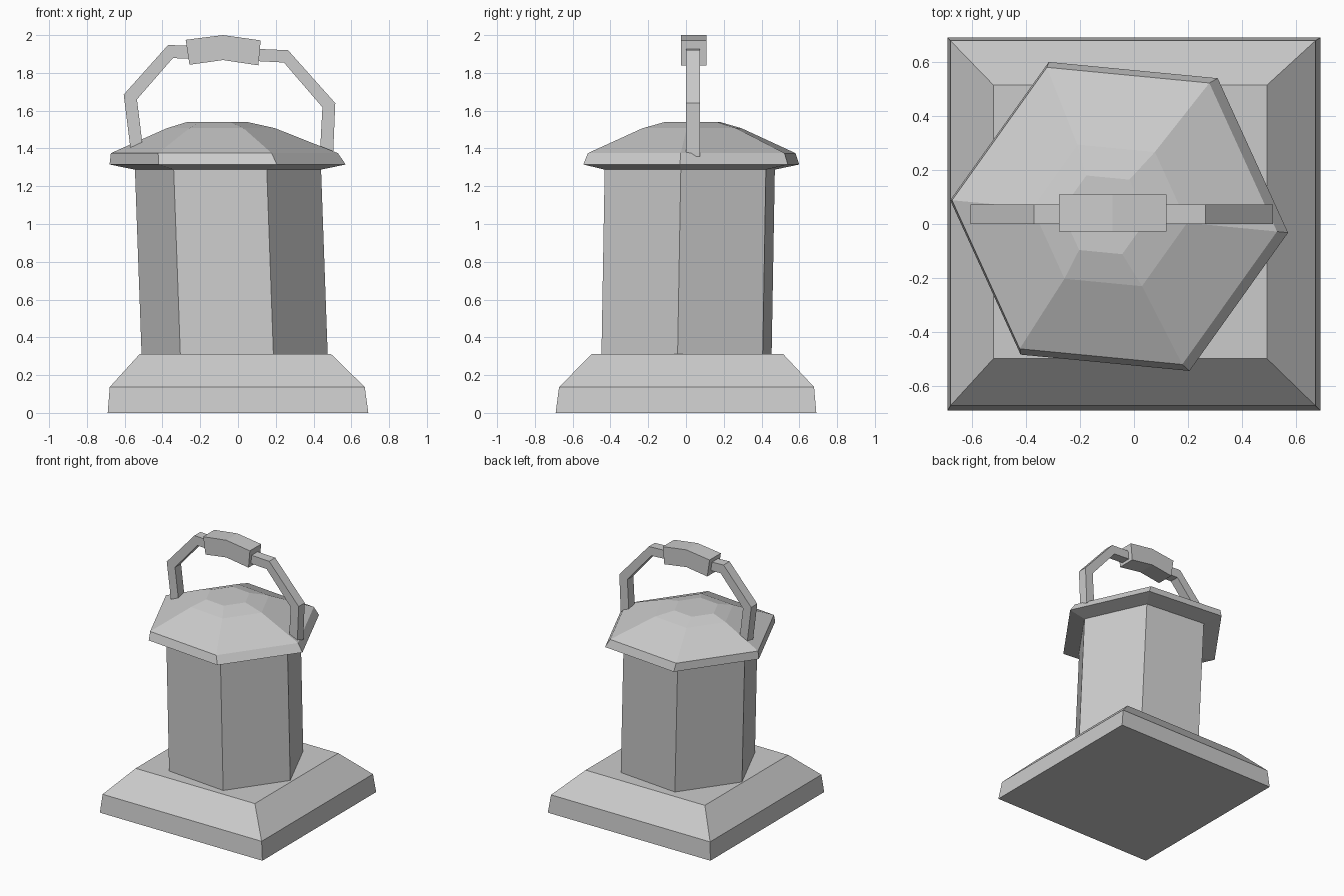
import bpy, bmesh, math

if "Cube" in bpy.data.objects:
    bpy.data.objects.remove(bpy.data.objects["Cube"])

grey = bpy.data.materials.new("light grey")
grey.diffuse_color = (0.6, 0.6, 0.6, 1)
grey.use_nodes = True
grey.node_tree.nodes["Principled BSDF"].inputs["Base Color"].default_value = grey.diffuse_color


def finish(bm, name):
    bmesh.ops.recalc_face_normals(bm, faces=bm.faces)
    mesh = bpy.data.meshes.new(name)
    bm.to_mesh(mesh)
    bm.free()
    mesh.materials.append(grey)
    obj = bpy.data.objects.new(name, mesh)
    bpy.context.collection.objects.link(obj)
    return obj


def loft(name, rings, sides, turn):
    """Stack of regular polygons: each ring is (centre x, centre y, z, radius)."""
    bm = bmesh.new()
    loops = []
    for cx, cy, z, r in rings:
        angles = [math.radians(turn + 360 * i / sides) for i in range(sides)]
        loops.append([bm.verts.new((cx + r * math.cos(a), cy + r * math.sin(a), z))
                      for a in angles])
    for a, b in zip(loops, loops[1:]):
        for i in range(sides):
            j = (i + 1) % sides
            bm.faces.new((a[i], a[j], b[j], b[i]))
    bm.faces.new(loops[0][::-1])
    bm.faces.new(loops[-1])
    return finish(bm, name)


def band(name, outer, inner, y0, y1):
    """Bent bar with a rectangular section, from paired outer and inner (x, z) points."""
    bm = bmesh.new()
    rings = []
    for (xo, zo), (xi, zi) in zip(outer, inner):
        rings.append([bm.verts.new(p) for p in
                      ((xo, y0, zo), (xo, y1, zo), (xi, y1, zi), (xi, y0, zi))])
    for a, b in zip(rings, rings[1:]):
        for i in range(4):
            j = (i + 1) % 4
            bm.faces.new((a[i], a[j], b[j], b[i]))
    bm.faces.new(rings[0])
    bm.faces.new(rings[-1])
    return finish(bm, name)


# Square stepped base
R2 = math.sqrt(2)
loft("base", [(0, 0, 0, 0.69 * R2), (-0.004, 0.003, 0.137, 0.675 * R2),
              (-0.014, 0.008, 0.312, 0.506 * R2)], 4, 45)

# Slightly leaning six-sided body
loft("lantern_body", [(-0.018, 0.003, 0.312, 0.495), (-0.053, 0.02, 1.29, 0.495)], 6, -5.5)

# Six-sided domed roof with a bevelled rim
loft("roof", [(-0.053, 0.02, 1.288, 0.495), (-0.055, 0.028, 1.315, 0.628),
              (-0.072, 0.03, 1.375, 0.604), (-0.09, 0.032, 1.507, 0.288),
              (-0.11, 0.034, 1.54, 0.16)], 6, -5.5)

# Carrying handle
band("handle",
     [(-0.565, 1.365), (-0.605, 1.685), (-0.37, 1.948), (-0.08, 1.935), (0.265, 1.92),
      (0.515, 1.64), (0.503, 1.357)],
     [(-0.5, 1.375), (-0.535, 1.66), (-0.345, 1.878), (-0.08, 1.872), (0.243, 1.855),
      (0.447, 1.618), (0.433, 1.36)], 0.0, 0.073)

# Thicker hand grip around the middle of the handle
band("grip",
     [(-0.277, 1.975), (-0.08, 2.0), (0.12, 1.972)],
     [(-0.257, 1.843), (-0.08, 1.868), (0.108, 1.84)], -0.027, 0.109)
